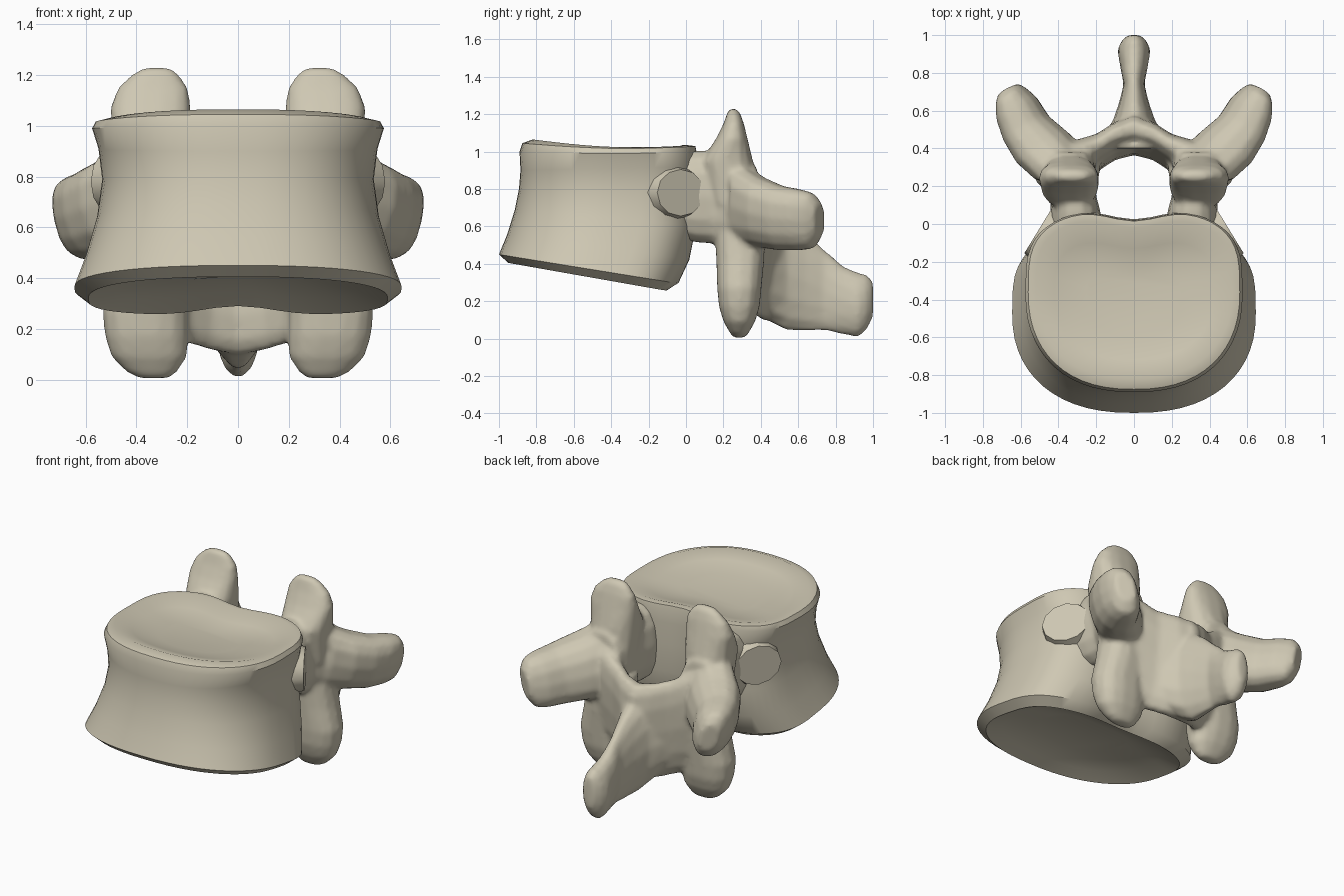
import bpy, bmesh, math
from mathutils import Vector

cube = bpy.data.objects.get("Cube")
if cube:
    bpy.data.objects.remove(cube, do_unlink=True)

bone = bpy.data.materials.new("bone")
bone.use_nodes = True
color = (0.62, 0.575, 0.45, 1)
bone.diffuse_color = color
bone.node_tree.nodes["Principled BSDF"].inputs["Base Color"].default_value = color

X, Y, Z = Vector((1, 0, 0)), Vector((0, 1, 0)), Vector((0, 0, 1))


def rounded(count, power):
    """Unit superellipse as (u, v) pairs."""
    for i in range(count):
        a = math.tau * i / count
        c, s = math.cos(a), math.sin(a)
        yield (math.copysign(abs(c) ** (2 / power), c),
               math.copysign(abs(s) ** (2 / power), s))


def loft(bm, rings):
    """Skin a list of point rings and cap both ends."""
    rows = [[bm.verts.new(p) for p in ring] for ring in rings]
    n = len(rows[0])
    for a, b in zip(rows, rows[1:]):
        for i in range(n):
            j = (i + 1) % n
            bm.faces.new((a[i], a[j], b[j], b[i]))
    bm.faces.new(rows[0])
    bm.faces.new(rows[-1])


def limb(bm, u, v, stations, sides=(1, -1), power=2.4, count=14):
    """Loft of (x, y, z, half_u, half_v) stations, repeated on each side."""
    for side in sides:
        rings = []
        for x, y, z, ru, rv in stations:
            pts = [Vector((x, y, z)) + u * ru * p + v * rv * q
                   for p, q in rounded(count, power)]
            rings.append([(p.x * side, p.y, p.z) for p in pts])
        loft(bm, rings)


def finish(bm, name):
    bmesh.ops.recalc_face_normals(bm, faces=bm.faces)
    mesh = bpy.data.meshes.new(name)
    bm.to_mesh(mesh)
    bm.free()
    mesh.materials.append(bone)
    ob = bpy.data.objects.new(name, mesh)
    bpy.context.collection.objects.link(ob)
    bpy.ops.object.select_all(action="DESELECT")
    ob.select_set(True)
    bpy.context.view_layer.objects.active = ob
    bpy.ops.object.shade_smooth_by_angle(angle=math.radians(40))
    return ob


# Vertebral body: waisted drum with dished ends and a notched, squarer back
# half width, front y, back y, front z, back z, sag at mid depth
body_rings = [
    (.28, -.74, -.27, .46, .37, 0), (.48, -.87, -.14, .43, .31, 0),
    (.59, -.95, -.07, .405, .25, 0), (.645, -1, -.01, .45, .29, 0),
    (.60, -.955, .05, .56, .42, 0), (.555, -.915, .09, .69, .6, 0),
    (.535, -.893, .09, .8, .78, 0), (.55, -.885, .095, .9, .92, 0),
    (.575, -.89, .09, 1.0, 1.0, .01), (.56, -.875, .085, 1.045, 1.03, .02),
    (.52, -.82, .05, 1.065, 1.035, .025), (.42, -.72, -.06, 1.03, .995, .01),
    (.25, -.6, -.2, 1.0, .975, 0)]
bm = bmesh.new()
rings = []
for rx, yf, yb, zf, zb, sag in body_rings:
    ring = []
    for p, q in rounded(56, 2.35):
        back = max(q, 0) ** .7
        t = ((back or q) + 1) / 2
        t += .035 * math.sin(math.pi * t)
        x = rx * p
        notch = back * math.exp(-(x / .2) ** 2)
        z = zf + (zb - zf) * t - sag * math.sin(math.pi * t)
        if zf < .5:
            z += .04 * notch
        ring.append((x, yf + (yb - yf) * t - .07 * notch, z))
    rings.append(ring)
loft(bm, rings)
finish(bm, "vertebral_body")

# Rib facets: shallow flat discs on the sides of the body
bm = bmesh.new()
limb(bm, Vector((-.52, .85, 0)), Z,
     [(.42, -.08, .78, .17, .16), (.503, -.028, .78, .148, .125)],
     power=2, count=12)
finish(bm, "rib_facets")

# Neural arch: all back processes, fused into one surface
bm = bmesh.new()
# pedicles
limb(bm, X, Z, [(.31, -.08, .765, .13, .22), (.31, .06, .76, .135, .25),
                (.32, .15, .755, .12, .25), (.35, .26, .73, .15, .25),
                (.36, .38, .68, .15, .24)])
# upper articular processes
limb(bm, X, Y, [(.34, .25, .72, .14, .13), (.34, .22, .95, .155, .14),
                (.345, .245, 1.07, .16, .085), (.335, .255, 1.15, .14, .055),
                (.325, .255, 1.205, .09, .035), (.32, .25, 1.23, .05, .02)])
# lower articular processes
limb(bm, X, Y, [(.32, .29, .64, .14, .14), (.34, .29, .42, .16, .13),
                (.365, .285, .27, .17, .12), (.36, .285, .17, .165, .11),
                (.35, .285, .09, .15, .085), (.34, .285, .03, .10, .05),
                (.33, .285, .005, .06, .03)])
# transverse processes
limb(bm, Vector((.85, -.5, 0)), Vector((.2, 0, 1)),
     [(.38, .30, .71, .15, .22), (.48, .40, .675, .16, .19),
      (.57, .505, .645, .135, .175), (.62, .61, .635, .12, .165),
      (.65, .675, .63, .09, .15), (.665, .715, .635, .06, .09)])
# laminae: thick plates leaning back at the top
limb(bm, Y, Vector((0, .12, 1)),
     [(.36, .30, .52, .12, .35), (.2, .375, .46, .09, .32),
      (.1, .44, .43, .09, .32), (-.02, .475, .41, .095, .32)])
# spinous process, flaring forward into the laminae
limb(bm, X, Z, [(0, .40, .42, .25, .29), (0, .46, .38, .18, .3),
                (0, .54, .345, .115, .305), (0, .64, .305, .08, .265),
                (0, .74, .26, .055, .22), (0, .84, .205, .075, .185),
                (0, .92, .18, .088, .175), (0, .965, .195, .07, .15),
                (0, 1.0, .21, .035, .1)],
     sides=(1,), power=2.0)
arch = finish(bm, "neural_arch")
fuse = arch.modifiers.new("fuse", "REMESH")
fuse.mode = "VOXEL"
fuse.voxel_size = .016
fuse.use_smooth_shade = True
soften = arch.modifiers.new("soften", "SMOOTH")
soften.factor = .5
soften.iterations = 5
